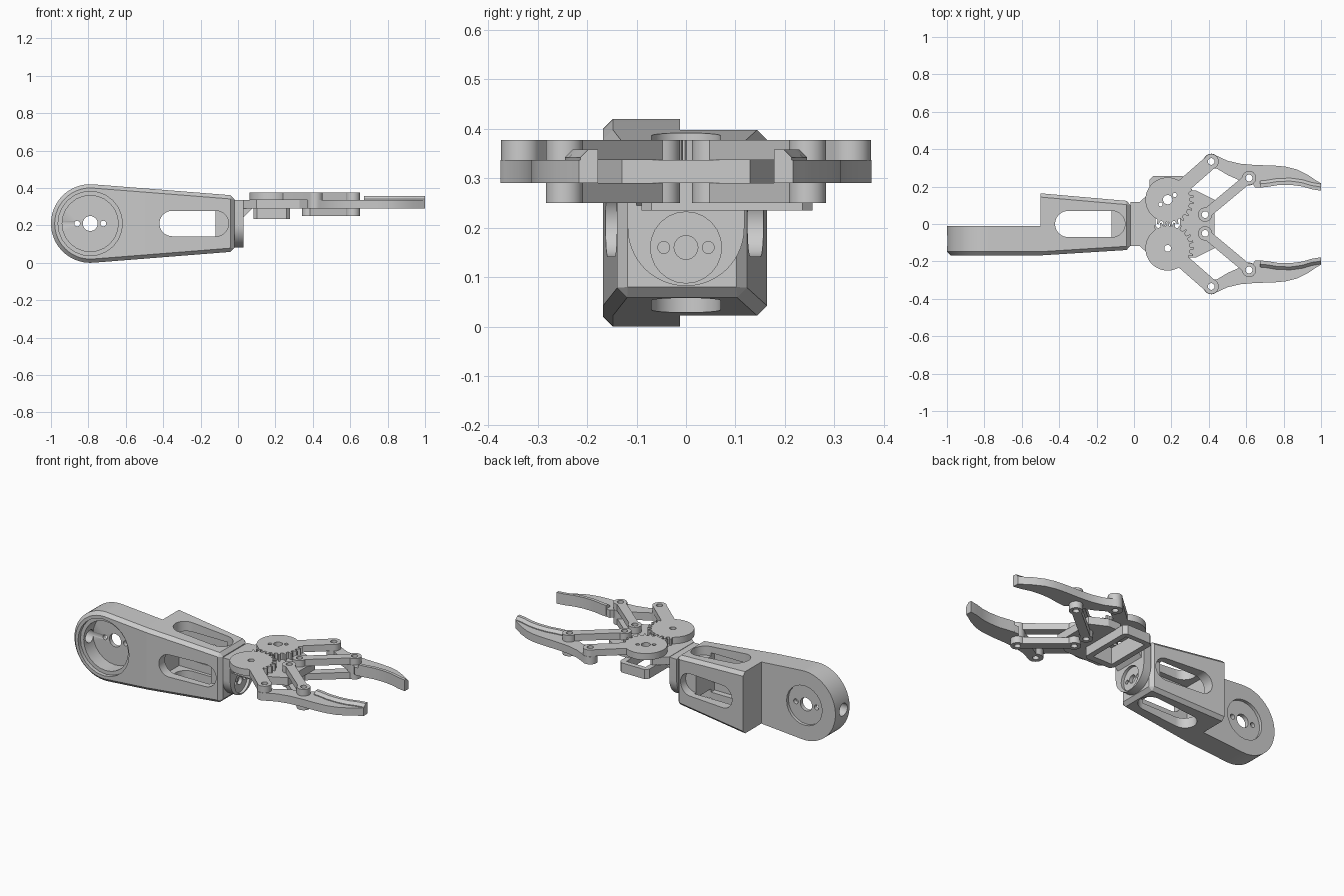
import bpy, bmesh
from math import sin, cos, asin, atan2, pi, radians

if "Cube" in bpy.data.objects:
    bpy.data.objects.remove(bpy.data.objects["Cube"])


def prism(name, pts, lo, hi, plane="xy", bevel=None, width=0.02, shape=None):
    """Extrude a 2D outline from lo to hi along the axis normal to the plane."""
    put = {"xy": lambda a, b, c: (a, b, c), "xz": lambda a, b, c: (a, c, b),
           "yz": lambda a, b, c: (c, a, b)}[plane]
    bm = bmesh.new()
    n = len(pts)
    low = [bm.verts.new(put(a, b, lo)) for a, b in pts]
    top = [bm.verts.new(put(a, b, hi)) for a, b in pts]
    bm.faces.new(low)
    bm.faces.new(top)
    for i in range(n):
        j = (i + 1) % n
        bm.faces.new((low[i], low[j], top[j], top[i]))
    if shape:
        for v in bm.verts:
            shape(v.co)
    bmesh.ops.recalc_face_normals(bm, faces=bm.faces)
    if bevel:
        edges = [e for e in bm.edges if bevel(e.verts[0].co, e.verts[1].co)]
        bmesh.ops.bevel(bm, geom=edges, offset=width, segments=1, affect='EDGES', profile=0.5)
    mesh = bpy.data.meshes.new(name)
    bm.to_mesh(mesh)
    bm.free()
    ob = bpy.data.objects.new(name, mesh)
    bpy.context.collection.objects.link(ob)
    return ob


def arc(x, y, r, a0=0, a1=2 * pi, n=32, closed=True):
    m = n if closed else n - 1
    return [(x + r * cos(a0 + (a1 - a0) * i / m), y + r * sin(a0 + (a1 - a0) * i / m)) for i in range(n)]


def bar(p, q, r, w):
    """Outline of a bar of half width w with round ends of radius r."""
    d, a = atan2(q[1] - p[1], q[0] - p[0]), asin(min(1, w / r))
    return (arc(*q, r, d - pi + a, d + pi - a, 18, False) +
            arc(*p, r, d + a, d + 2 * pi - a, 18, False))


def rect(x0, x1, y0, y1):
    return [(x0, y0), (x1, y0), (x1, y1), (x0, y1)]


def boolean(ob, others, op='DIFFERENCE'):
    """Apply the given solids to ob and discard them."""
    bpy.context.view_layer.objects.active = ob
    for c in others:
        m = ob.modifiers.new("bool", 'BOOLEAN')
        m.operation, m.solver, m.object = op, 'EXACT', c
        bpy.ops.object.modifier_apply(modifier=m.name)
        bpy.data.objects.remove(c)
    return ob


def drill(ob, holes, lo=0.1, hi=0.5, plane="xy"):
    return boolean(ob, [prism("cutter", arc(x, y, r, n=24), lo, hi, plane) for x, y, r in holes])


# Shoulder plate with the round motor seat
CX, CZ = -0.79, 0.21
outline = arc(CX, CZ, 0.21, radians(85.5), radians(274.5), 40, False) + [(-0.5, 0.022), (-0.5, 0.398)]
plate = prism("shoulder_plate", outline, -0.168, -0.012, "xz",
              lambda a, b: a.y < -0.1 and b.y < -0.1 and not (a.x > -0.51 and b.x > -0.51))
for r, lo, hi in ((0.172, -0.3, -0.145), (0.15, -0.3, -0.055), (0.12, -0.03, 0.1), (0.04, -0.3, 0.1)):
    drill(plate, [(CX, CZ, r)], lo, hi, "xz")
drill(plate, [(CX - 0.07, CZ, 0.015), (CX + 0.07, CZ, 0.015)], -0.3, 0.1, "xz")
drill(plate, [(-0.09, CZ, 0.038)], -1.1, -0.85, "yz")


# Tapered hollow forearm box with a slot on each side
def taper(co):
    if co.x > -0.1:
        co.z = CZ + (co.z - CZ) * 0.15 / 0.188
        co.y *= 0.138 / 0.168 if co.y < 0 else 0.122 / 0.164


box = prism("forearm_box", rect(-0.168, 0.164, 0.022, 0.398), -0.5, -0.02, "yz",
            lambda a, b: a.x > -0.1 or b.x > -0.1, 0.02, taper)
slot_z = bar((-0.352, CZ), (-0.118, CZ), 0.068, 0.068)
slot_y = bar((-0.352, 0), (-0.118, 0), 0.07, 0.07)
boolean(box, [prism("cutter", rect(-0.46, -0.12, -0.105, 0.09), 0.09, 0.33),
              prism("cutter", slot_z, -0.3, -0.09, "xz"), prism("cutter", slot_z, 0.075, 0.3, "xz"),
              prism("cutter", slot_y, -0.1, 0.11), prism("cutter", slot_y, 0.31, 0.5)])

# Wrist plate with the servo horn seat
WZ = 0.16
wrist = prism("wrist_plate", arc(0, WZ + 0.04, 0.118, pi, 2 * pi, 28, False) + [(0.118, 0.335), (-0.118, 0.335)],
              -0.02, 0.03, "yz")
drill(wrist, [(0, WZ, 0.072)], 0.012, 0.1, "yz")
drill(wrist, [(0, WZ, 0.024), (-0.045, WZ, 0.012), (0.045, WZ, 0.012)], -0.01, 0.1, "yz")
prism("wrist_gusset", [(0.03, 0.245), (0.03, 0.293), (0.08, 0.293)], -0.1, 0.1, "xz")

# Gripper base and the servo frame below it
GX, GY = 0.18, 0.13
PIVOT, ELBOW, KNUCKLE = (0.38, 0.05), (0.413, 0.334), (0.615, 0.246)
half = [(0.03, 0.118), (0.1, 0.18), (0.33, 0.18), (0.43, 0.13)]
base = prism("gripper_base", half + [(x, -y) for x, y in reversed(half)], 0.29, 0.337)
boolean(base, [prism("cutter", rect(0.115, 0.245, -0.05, 0.3), 0.2, 0.5)])
drill(base, [(GX, -GY, 0.018), (*PIVOT, 0.018), (PIVOT[0], -PIVOT[1], 0.018)])
frame = prism("servo_frame", rect(0.082, 0.278, -0.09, 0.256), 0.235, 0.293,
              bevel=lambda a, b: abs(a.z - b.z) > 0.01, width=0.02)
boolean(frame, [prism("cutter", rect(0.115, 0.245, -0.05, 0.225), 0.2, 0.4)])


def gear_outline(cy, s):
    """Partly toothed wheel; the two wheels are half a tooth out of step."""
    pts, step = [], radians(15)
    for k in range(24):
        c = pi / 2 - k * step - (step / 2 if s > 0 else 0)
        toothed = k <= 8 or k >= 22
        for f, r in ((0.42, 0.119), (0.27, 0.119), (0.12, 0.141), (-0.12, 0.141), (-0.27, 0.119), (-0.42, 0.119)):
            a = c + f * step
            rr = r if toothed else 0.119
            pts.append((GX + rr * cos(a), cy - s * rr * sin(a)))
    return pts


# Mirrored geared arms, links and fingers
outer = [(0.44, 0.366), (0.5, 0.338), (0.57, 0.322), (0.65, 0.315), (0.74, 0.313), (0.81, 0.307),
         (0.87, 0.292), (0.93, 0.262), (0.97, 0.235), (1.0, 0.217)]
inner = [(1.0, 0.178), (0.95, 0.186), (0.9, 0.201), (0.84, 0.209), (0.77, 0.208), (0.71, 0.198), (0.65, 0.194)]
for s, side in ((1, "left"), (-1, "right")):
    flip = lambda pts: [(x, s * y) for x, y in pts]
    pivot, elbow, knuckle = flip([PIVOT, ELBOW, KNUCKLE])
    center = (GX, s * GY)

    gear = prism(side + "_gear_arm", gear_outline(s * GY, s), 0.337, 0.377)
    boolean(gear, [prism("arm", bar(center, elbow, 0.04, 0.038), 0.337, 0.377)], 'UNION')
    holes = [(*center, 0.025 if s > 0 else 0.018), (*elbow, 0.018)]
    if s > 0:
        holes += [(GX - 0.038, GY - 0.025, 0.011), (GX + 0.038, GY + 0.025, 0.011)]
    drill(gear, holes)

    for level, z in (("upper", 0.337), ("lower", 0.25)):
        link = prism(f"{side}_{level}_link", bar(pivot, knuckle, 0.038, 0.026), z, z + 0.04)
        drill(link, [(*pivot, 0.018), (*knuckle, 0.018)])

    root = arc(*KNUCKLE, 0.04, radians(-60), radians(-150), 8, False) + \
        [(0.5, 0.262), (0.44, 0.298)] + arc(*ELBOW, 0.042, radians(-60), radians(-290), 16, False)
    finger = prism(side + "_finger", flip(outer + inner + root), 0.29, 0.337)
    drill(finger, [(*elbow, 0.018), (*knuckle, 0.018)])

    # Raised gripping lip, chamfered on its outer edge
    lip = inner[:-1] + [(0.675, 0.195)]
    strip = lip + [(x, y + 0.036) for x, y in reversed(lip)]
    edge = {round(x, 3): y + 0.036 for x, y in lip}
    prism(side + "_finger_lip", flip(strip), 0.296, 0.358, bevel=lambda a, b: a.z > 0.34 and b.z > 0.34 and
          all(abs(abs(v.y) - edge[round(v.x, 3)]) < 0.002 for v in (a, b)), width=0.016)

# Smooth round walls, keep edges sharp
bpy.ops.object.select_all(action='DESELECT')
for ob in bpy.context.collection.objects:
    ob.select_set(True)
    bpy.context.view_layer.objects.active = ob
bpy.ops.object.shade_smooth_by_angle(angle=radians(25))
